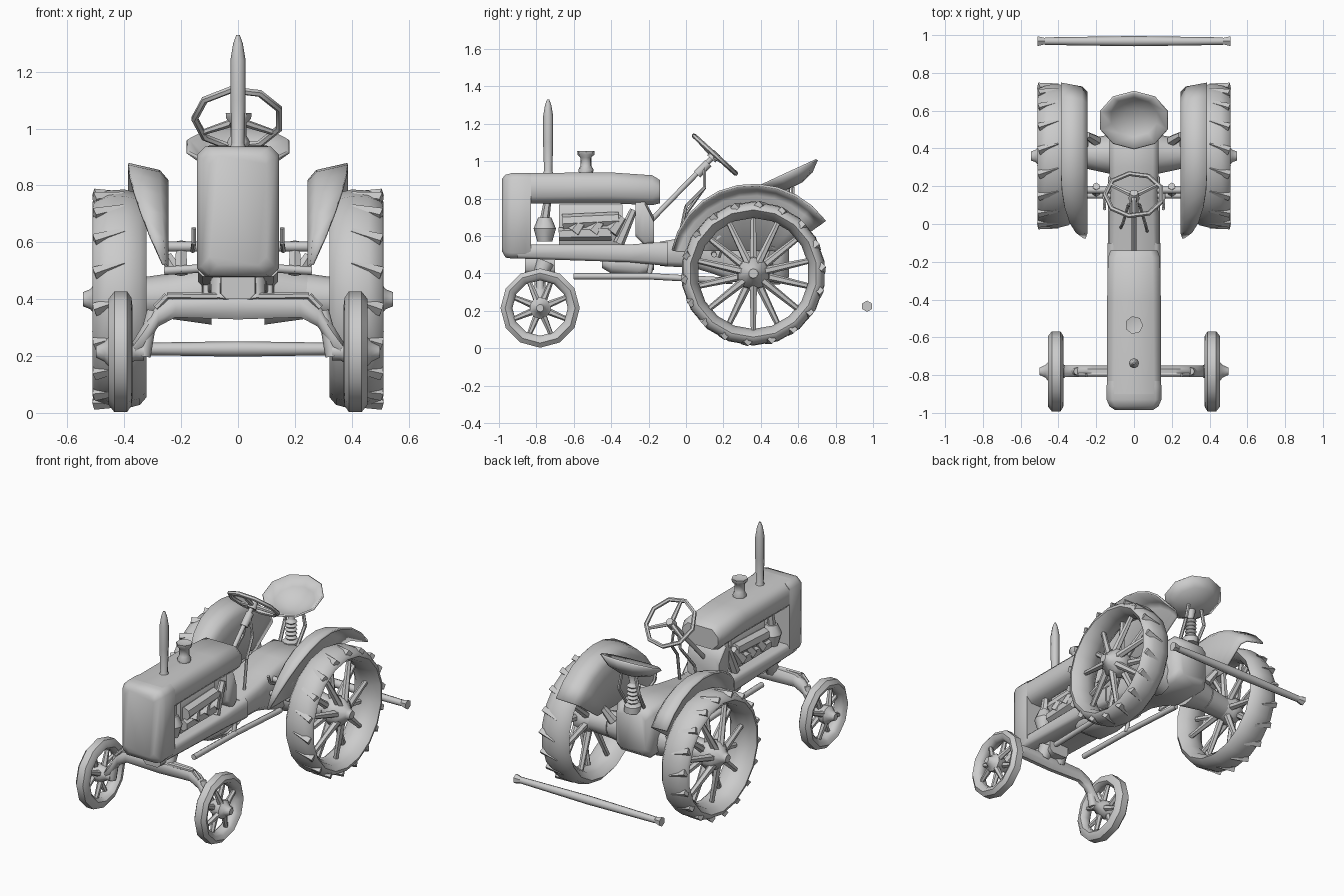
import bpy, bmesh
from math import sin, cos, pi, radians
from mathutils import Matrix, Vector

if "Cube" in bpy.data.objects:
    bpy.data.objects.remove(bpy.data.objects["Cube"])


def finish(bm, name, mirror=False, thick=0, angle=50):
    bmesh.ops.remove_doubles(bm, verts=bm.verts, dist=0.0005)
    bmesh.ops.recalc_face_normals(bm, faces=bm.faces)
    me = bpy.data.meshes.new(name)
    bm.to_mesh(me)
    bm.free()
    ob = bpy.data.objects.new(name, me)
    bpy.context.collection.objects.link(ob)
    if thick:
        ob.modifiers.new("Thickness", 'SOLIDIFY').thickness = thick
    if mirror:
        ob.modifiers.new("Mirror", 'MIRROR')
    bpy.ops.object.select_all(action='DESELECT')
    ob.select_set(True)
    bpy.context.view_layer.objects.active = ob
    bpy.ops.object.shade_smooth_by_angle(angle=radians(angle))
    return ob


def skin(bm, rings, closed_path=False, cap=True, closed_ring=True):
    vs = [[bm.verts.new(p) for p in r] for r in rings]
    n, m = len(vs), len(vs[0])
    for i in range(n if closed_path else n - 1):
        for j in range(m if closed_ring else m - 1):
            a, b, k = vs[i], vs[(i + 1) % n], (j + 1) % m
            bm.faces.new((a[j], a[k], b[k], b[j]))
    if cap:
        bm.faces.new(vs[0])
        bm.faces.new(vs[-1])


def rod(bm, p, q, r1, r2=None, n=8):
    p, q = Vector(p), Vector(q)
    d = q - p
    m = Matrix.Translation((p + q) / 2) @ d.to_track_quat('Z', 'Y').to_matrix().to_4x4()
    bmesh.ops.create_cone(bm, cap_ends=True, segments=n, radius1=r1,
                          radius2=r1 if r2 is None else r2, depth=d.length, matrix=m)


def path(bm, pts, r, n=8):
    for p, q in zip(pts, pts[1:]):
        rod(bm, p, q, r, n=n)


def lathe(bm, prof, n, m, closed=False):
    """Spin (height, radius) points around local z, placed by matrix m."""
    skin(bm, [[m @ Vector((r * cos(2 * pi * j / n), r * sin(2 * pi * j / n), h))
               for j in range(n)] for h, r in prof], closed, cap=False)


def loft(bm, secs):
    """Chamfered sections along y: (y, half width, bottom, top, chamfer)."""
    skin(bm, [[(w, y, b + c), (w, y, t - c), (w - c, y, t), (c - w, y, t), (-w, y, t - c),
               (-w, y, b + c), (c - w, y, b), (w - c, y, b)] for y, w, b, t, c in secs])


def part(name, *secs):
    bm = bmesh.new()
    loft(bm, secs)
    return finish(bm, name)


def wheel(name, y, z, tire, hub, n, spokes, hub_at, rim_at, spoke_r, lugs=0):
    bm = bmesh.new()
    m = Matrix.Translation((0, y, z)) @ Matrix.Rotation(pi / 2, 4, 'Y')
    lathe(bm, tire, n, m, closed=True)
    lathe(bm, hub, 10, m)

    def at(x, r, a):
        return (x, y + r * cos(a), z + r * sin(a))
    for i in range(spokes):
        a = 2 * pi * (i + .5) / spokes
        rod(bm, at(hub_at[i % 2], 0.03, a), at(rim_at[i % 2], rim_at[2], a), spoke_r * 1.25, spoke_r * .8, 6)
    for i in range(lugs):
        a = 2 * pi * i / lugs
        rod(bm, at(.40, .372, a), at(.505, .366, a + .10), .012, .024, 4)
    finish(bm, name, mirror=True)


# Wheels, built on one side and mirrored
wheel("rear_wheel", .36, .40,
      [(.322, .345), (.345, .372), (.40, .386), (.46, .382), (.505, .362), (.512, .340), (.48, .312), (.42, .297),
       (.36, .308)],
      [(.545, 0), (.545, .025), (.52, .035), (.48, .085), (.42, .09), (.36, .06), (.30, .06), (.30, 0)],
      18, 14, (.48, .41), (.43, .39, .31), .019, lugs=18)
wheel("front_wheel", -.78, .215,
      [(.375, .190), (.39, .212), (.435, .212), (.455, .187), (.445, .162), (.425, .148), (.39, .148), (.372, .166)],
      [(.50, 0), (.50, .02), (.47, .035), (.45, .058), (.39, .05), (.36, .03), (.33, .03), (.33, 0)],
      12, 8, (.44, .40), (.42, .405, .155), .016)

# Engine cover and radiator shell
part("hood", (-.90, .142, .775, .937, .035), (-.40, .142, .775, .940, .04),
     (-.18, .138, .765, .925, .04), (-.14, .125, .775, .90, .04))
part("radiator_shell", (-.985, .10, .52, .905, .03), (-.965, .130, .485, .928, .03), (-.93, .145, .48, .937, .03),
     (-.86, .145, .48, .937, .03), (-.83, .142, .49, .935, .03))
part("frame", (-.90, .14, .48, .555, .015), (-.30, .14, .46, .555, .015), (-.10, .14, .44, .57, .02))
part("oil_pan", (-.45, .08, .43, .50, .02), (-.40, .10, .40, .50, .03), (-.25, .10, .385, .50, .03),
     (-.17, .11, .42, .50, .02))

# Engine and the fittings on its sides
bm = bmesh.new()
loft(bm, [(-.68, .075, .54, .77, .015), (-.34, .075, .54, .77, .015)])
for s in (-1, 1):
    rod(bm, (s * .085, -.66, .675), (s * .085, -.36, .69), .042, .04, 7)
    rod(bm, (s * .09, -.68, .61), (s * .09, -.40, .62), .035, .045, 6)
    for y in (-.60, -.50, -.40):
        rod(bm, (s * .10, y, .62), (s * .09, y + .06, .70), .042, .025, 6)
    rod(bm, (s * .07, -.755, .57), (s * .07, -.755, .64), .04, .06, 8)
    rod(bm, (s * .07, -.755, .64), (s * .07, -.755, .70), .06, .035, 8)
    rod(bm, (s * .07, -.755, .69), (s * .07, -.74, .79), .025, .02, 6)
    rod(bm, (s * .09, -.36, .56), (s * .09, -.28, .74), .03, .02, 6)
finish(bm, "engine")
part("dashboard_support", (-.27, .11, .60, .80, .02), (-.22, .125, .55, .79, .02), (-.17, .11, .55, .70, .03))

# Gearbox and rear axle housing
part("gearbox", (-.14, .13, .44, .57, .025), (.04, .13, .43, .60, .03), (.14, .125, .40, .62, .03),
     (.30, .13, .34, .655, .03), (.50, .13, .34, .655, .03), (.55, .10, .38, .62, .03))
bm = bmesh.new()
rod(bm, (.10, .37, .42), (.24, .37, .41), .11, .08, 12)
rod(bm, (.24, .37, .41), (.38, .36, .40), .08, .07, 12)
finish(bm, "rear_axle_housing", mirror=True)

# Fenders: inner plate plus a crown that widens toward the top
bm = bmesh.new()
rings = []
for i in range(11):
    a = radians(164 - 128 * i / 10)
    k = min(1, i / 5)
    k = k * (2 - k)
    row = [(.25, .12 / sin(a)), (.245, .42), (.255 + .02 * k, .455), (.265 + .12 * k, .455 + .025 * k)]
    rings.append([(x, .36 + r * cos(a), .40 + r * sin(a)) for x, r in row])
skin(bm, rings, cap=False, closed_ring=False)
finish(bm, "fender", mirror=True, thick=.012)

# Seat: tilted dish on a coil spring post
bm = bmesh.new()
rings = []
for f, sag in ((1, 0), (.7, .045), (.3, .068), (0, .07)):
    ring = []
    for j in range(10):
        a = 2 * pi * (j + .5) / 10
        y = .155 * f * sin(a)
        ring.append((.19 * f * cos(a), .55 + y + sag * .4, .935 + y * .46 - sag))
    rings.append(ring)
skin(bm, rings, cap=False)
finish(bm, "seat", thick=.012)
bm = bmesh.new()
post = [(.62, .0), (.62, .05), (.66, .05)]
post += [(.67 + i * .0125, (.022, .036)[i % 2]) for i in range(11)]
post += [(.80, .018), (.855, .03), (.855, 0)]
lathe(bm, post, 10, Matrix.Translation((0, .53, 0)))
for s in (-1, 1):
    path(bm, [(s * .06, .50, .64), (s * .07, .57, .76), (s * .05, .57, .86)], .011, 6)
finish(bm, "seat_post")

# Steering wheel, column and braces
bm = bmesh.new()
hub = Vector((0, .155, 1.035))
axis = Vector((0, .67, .74))
m = Matrix.Translation(hub) @ axis.to_track_quat('Z', 'Y').to_matrix().to_4x4()
lathe(bm, [(.013 * cos(i * pi / 3), .153 + .013 * sin(i * pi / 3)) for i in range(6)], 9, m, closed=True)
for i in range(3):
    a = radians(90 + 120 * i)
    rod(bm, m @ Vector((0, 0, -.01)), m @ Vector((.148 * cos(a), .148 * sin(a), 0)), .015, .01, 6)
rod(bm, m @ Vector((0, 0, -.03)), m @ Vector((0, 0, .015)), .03, .022, 8)
finish(bm, "steering_wheel")
bm = bmesh.new()
rod(bm, hub, (0, -.20, .67), .014)
rod(bm, (0, .12, .99), (0, .06, .93), .024)
path(bm, [(.015, .10, .97), (.03, .10, .86), (.06, .0, .76), (.07, -.04, .57)], .009, 6)
path(bm, [(-.015, .10, .97), (-.03, .10, .86), (-.06, .0, .72), (-.07, -.02, .57)], .009, 6)
finish(bm, "steering_column")

# Exhaust and air intake on the hood
bm = bmesh.new()
lathe(bm, [(.92, .034), (.95, .022), (1.10, .027), (1.24, .027), (1.30, .017), (1.33, .006), (1.33, 0)],
      8, Matrix.Translation((0, -.737, 0)))
finish(bm, "exhaust_pipe")
bm = bmesh.new()
lathe(bm, [(.92, .035), (.955, .042), (.975, .03), (1.02, .03), (1.035, .046), (1.055, .048), (1.045, 0)],
      7, Matrix.Translation((0, -.535, 0)))
finish(bm, "air_intake")

# Arched front axle, its pivot and steering links
bm = bmesh.new()
skin(bm, [[(x + dx * h * .02, -.78 + .032 * cos(a), z + h * sin(a)) for a in [pi * (i + .5) / 4 for i in range(8)]]
          for x, z, h, dx in ((0, .375, .05, 0), (.22, .375, .042, 0), (.28, .345, .045, 1),
                              (.335, .26, .05, 1), (.375, .215, .03, 0))])
rod(bm, (.335, -.78, .20), (.30, -.78, .36), .028, .02)
rod(bm, (.05, -.75, .46), (.06, -.78, .39), .05, .04)
path(bm, [(.29, -.80, .37), (.25, -.80, .412), (.07, -.80, .41)], .012, 6)
finish(bm, "front_axle", mirror=True)
part("axle_pivot", (-.86, .06, .40, .50, .02), (-.70, .07, .40, .50, .02))

# Long rods running under the body
bm = bmesh.new()
path(bm, [(.11, -.60, .385), (.12, -.20, .385), (.12, .25, .36)], .017, 8)
rod(bm, (.11, -.20, .38), (.11, -.18, .48), .014)
finish(bm, "under_rod", mirror=True)

# Cross shafts, brake levers and pedals ahead of the rear axle
bm = bmesh.new()
rod(bm, (.10, .18, .585), (.26, .18, .585), .018)
rod(bm, (.10, .15, .51), (.26, .15, .50), .015)
rod(bm, (.20, .16, .49), (.20, .20, .60), .025, .02, 6)
path(bm, [(.16, .16, .57), (.155, .10, .60), (.155, .08, .65)], .009, 6)
rod(bm, (.20, .44, .47), (.25, .47, .55), .03, .02, 6)
finish(bm, "brake_linkage", mirror=True)

# Detached drawbar behind the tractor
bm = bmesh.new()
rod(bm, (0, .968, .225), (.47, .968, .225), .027, .02, 8)
rod(bm, (.46, .968, .225), (.51, .968, .225), .016, .03, 6)
finish(bm, "drawbar", mirror=True)
